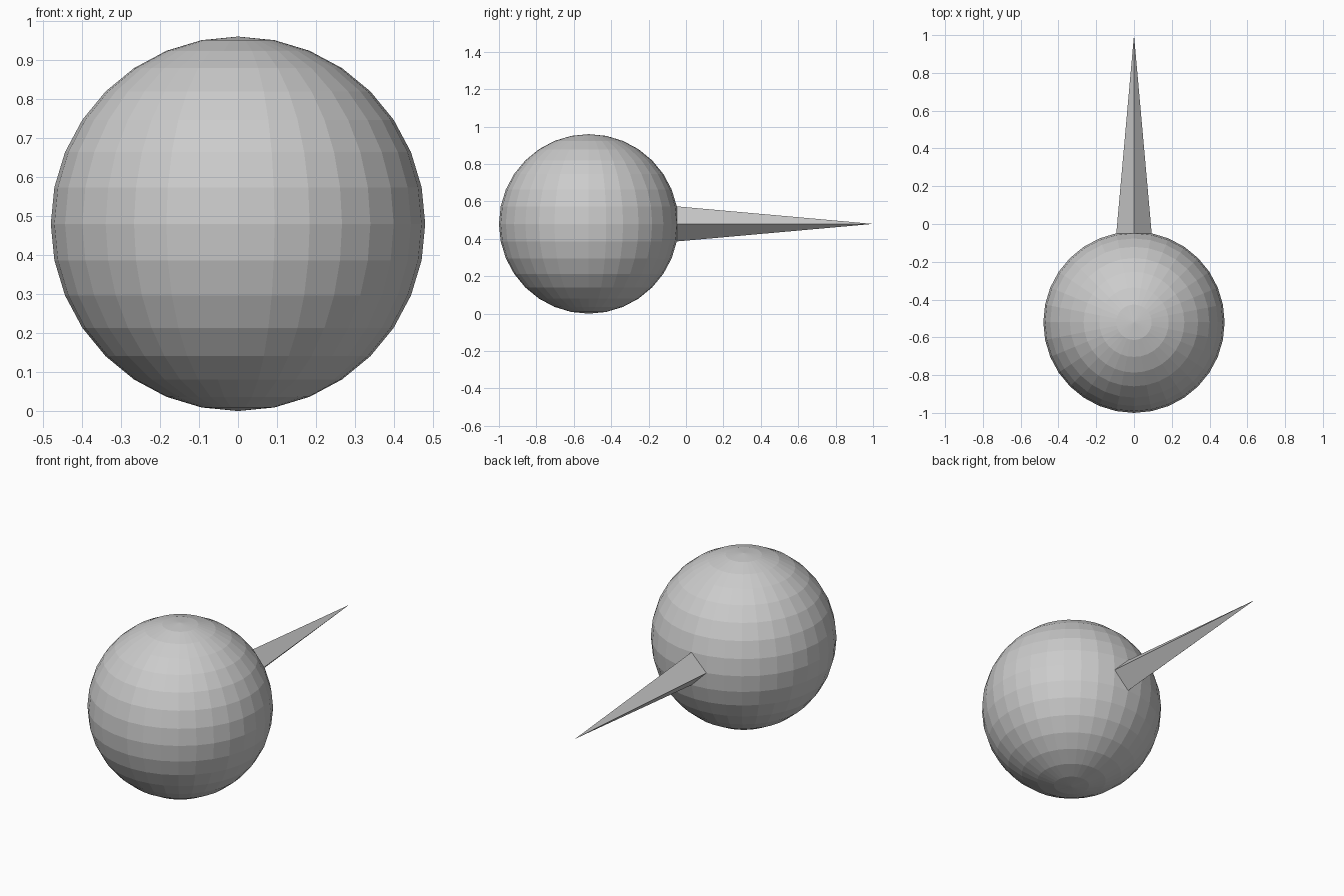
import bpy, bmesh
from mathutils import Vector

if "Cube" in bpy.data.objects:
    bpy.data.objects.remove(bpy.data.objects["Cube"])

R = 0.48
centre = Vector((0, -1 + R, R))

# Low-poly ball
bm = bmesh.new()
bmesh.ops.create_uvsphere(bm, u_segments=32, v_segments=16, radius=R)
bmesh.ops.translate(bm, verts=bm.verts, vec=centre)

# Spike: split the four faces round the rearmost vertex, then pull it out
tip = max(bm.verts, key=lambda v: v.co.y)
for face in list(tip.link_faces):
    a, b = [e.other_vert(tip) for e in tip.link_edges if e in face.edges[:]]
    bmesh.utils.face_split(face, a, b)
tip.co = Vector((0, 1, R))

bm.normal_update()
mesh = bpy.data.meshes.new("ball_with_spike")
bm.to_mesh(mesh)
bm.free()
obj = bpy.data.objects.new("ball_with_spike", mesh)
bpy.context.collection.objects.link(obj)
